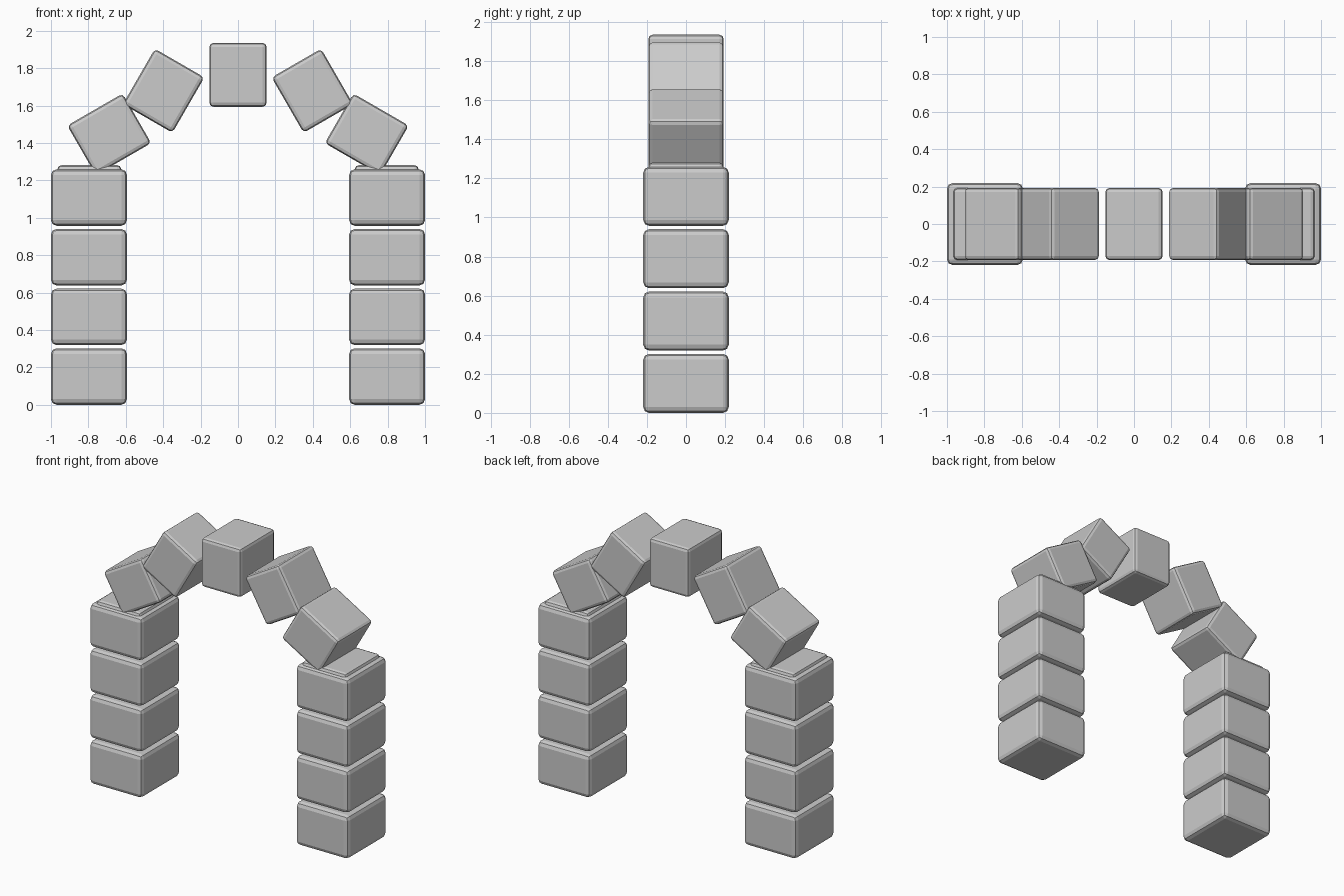
import bpy
from math import cos, sin, radians

if "Cube" in bpy.data.objects:
    bpy.data.objects.remove(bpy.data.objects["Cube"])


def stone(name, size, loc, tilt=0.0, bevel=0.025):
    # Box with softly rounded edges
    bpy.ops.mesh.primitive_cube_add(size=1, location=loc)
    ob = bpy.context.object
    ob.name = name
    ob.scale = size
    bpy.ops.object.transform_apply(location=False, rotation=False, scale=True)
    ob.rotation_euler = (0, tilt, 0)
    mod = ob.modifiers.new("rounded_edges", 'BEVEL')
    mod.width = bevel
    mod.segments = 2
    return ob


# Two pillars of four stacked blocks
for side, x in (("left", -0.797), ("right", 0.797)):
    for i in range(4):
        stone(f"{side}_pillar_block_{i + 1}", (0.406, 0.438, 0.302),
              (x, 0, 0.151 + i * 0.319), bevel=0.03)

# Seven arch stones along a flattened half circle, the end ones sunk in the pillars
for i in range(7):
    a = radians(30 * i)
    stone(f"arch_stone_{i + 1}", (0.342, 0.386, 0.306),
          (0.795 * cos(a), 0, 1.128 + 0.636 * sin(a)), tilt=a, bevel=0.022)
